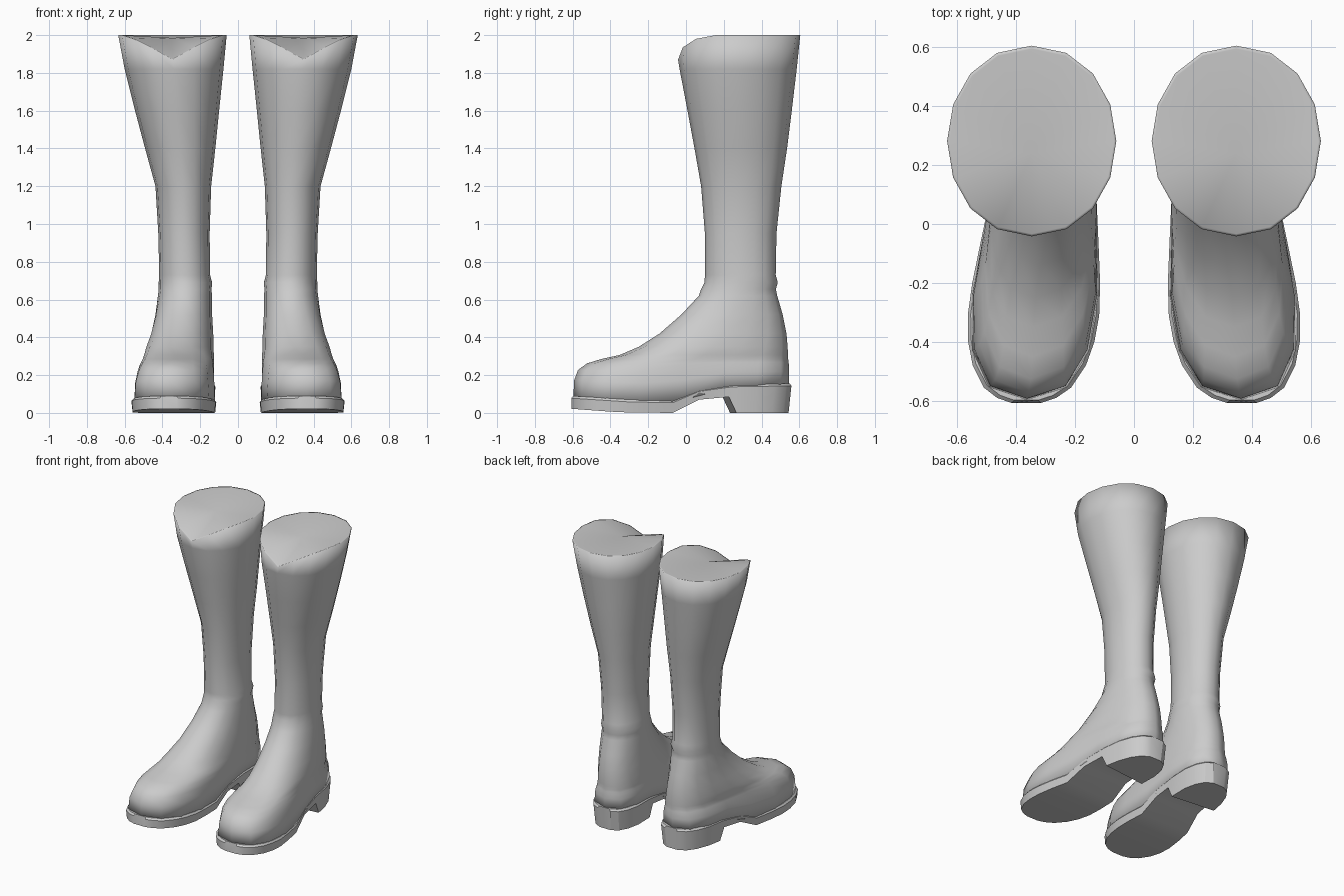
import bpy, bmesh
from math import sin, cos, tau, radians

cube = bpy.data.objects.get("Cube")
if cube:
    bpy.data.objects.remove(cube)

GREY = (0.6, 0.6, 0.6, 1)
grey = bpy.data.materials.new("plain grey")
grey.use_nodes = True
grey.diffuse_color = GREY
grey.node_tree.nodes["Principled BSDF"].inputs["Base Color"].default_value = GREY
SIDES = 16


def lerp(points, v):
    """Piecewise linear value of a profile at v."""
    for (a, fa), (b, fb) in zip(points, points[1:]):
        if v <= b:
            t = max(0, (v - a) / (b - a))
            return fa + (fb - fa) * t
    return points[-1][1]


# Side profiles of the sole, height along y
WELT = [(-.61, .09), (-.3, .07), (-.07, .066), (.08, .13), (.25, .15), (.56, .155)]
TREAD = [(-.61, .022), (-.35, .003), (-.07, 0), (.07, .07), (.21, .085), (.25, 0), (.56, 0)]
# Half width of the sole along y
WIDTH = [(-.607, .05), (-.59, .1), (-.555, .148), (-.48, .192), (-.4, .214), (-.31, .223),
         (-.2, .217), (-.07, .201), (.07, .183), (.21, .174), (.25, .172), (.38, .164),
         (.47, .138), (.53, .1), (.558, .05)]

# Foot rings: height, front y, back y, toe centre, heel centre, half width
FOOT = [(.05, -.597, .545, .364, .272, .217), (.16, -.592, .546, .363, .272, .214),
        (.22, -.572, .545, .357, .27, .207), (.26, -.525, .543, .35, .27, .199),
        (.285, -.45, .541, .344, .268, .192), (.307, -.35, .54, .341, .268, .187),
        (.35, -.25, .538, .334, .27, .18), (.42, -.14, .532, .315, .272, .167),
        (.52, -.025, .512, .297, .277, .152), (.62, .068, .483, .282, .28, .143)]
# Shaft rings: height, front y, back y, inner x, outer x
SHAFT = [(.655, .08, .476, .14, .42), (.69, .098, .486, .137, .42), (.73, .1, .475, .148, .417),
         (.95, .1, .479, .15, .422), (1.2, .08, .505, .142, .437), (1.4, .045, .535, .12, .492),
         (1.6, .008, .56, .1, .545), (1.82, -.034, .586, .077, .6), (2, -.042, .605, .06, .634)]
NOTCH = [.13, .065, .02]


def ring(bm, z, front, back, toe, heel, half, sole_shape, follow=0):
    """Oval ring, blended towards the outline of the sole and its slope."""
    verts = []
    for i in range(SIDES):
        a = tau * i / SIDES
        t = (1 - cos(a)) / 2
        y = front + (back - front) * t
        s = 0 if i % (SIDES // 2) == 0 else sin(a)
        oval = abs(s) ** .93
        outline = lerp(WIDTH, -.607 + 1.165 * t) / .223
        w = half * (oval + (outline - oval) * sole_shape)
        x = toe + (heel - toe) * t + w * ((s > 0) - (s < 0))
        verts.append(bm.verts.new((x, y, z + follow * (lerp(WELT, y) - .07))))
    return verts


def bridge(bm, a, b):
    n = len(a)
    for i in range(n):
        j = (i + 1) % n
        bm.faces.new((a[i], a[j], b[j], b[i]))


def finish(bm, name, side, angle):
    for v in bm.verts:
        v.co.x *= side
    bmesh.ops.recalc_face_normals(bm, faces=bm.faces)
    mesh = bpy.data.meshes.new(name)
    bm.to_mesh(mesh)
    bm.free()
    mesh.materials.append(grey)
    obj = bpy.data.objects.new(name, mesh)
    bpy.context.collection.objects.link(obj)
    bpy.ops.object.select_all(action='DESELECT')
    obj.select_set(True)
    bpy.context.view_layer.objects.active = obj
    bpy.ops.object.shade_smooth_by_angle(angle=radians(angle))


def boot_upper(name, side):
    bm = bmesh.new()
    rings = []
    for k, (z, f, b, toe, heel, w) in enumerate(FOOT):
        rings.append(ring(bm, z, f, b, toe, heel, w, 1 - k / 9, max(0, 1 - .3 * k)))
    for z, f, b, inner, outer in SHAFT:
        mid = (inner + outer) / 2
        rings.append(ring(bm, z, f, b, mid, mid, (outer - inner) / 2, 0))
    # V notch at the front of the rim
    top = rings[-1]
    for i, drop in enumerate(NOTCH):
        for v in {top[i], top[-i]}:
            v.co.z -= drop
    for a, b in zip(rings, rings[1:]):
        bridge(bm, a, b)
    bm.faces.new(rings[0])
    # Thin rim and the cover that closes the shaft, rounded over the edge
    centre = bm.verts.new((.347, .24, 1.985))
    lip = [bm.verts.new(v.co.lerp(centre.co, .03)) for v in top]
    bridge(bm, top, lip)
    for i in range(SIDES):
        bm.faces.new((lip[i], lip[(i + 1) % SIDES], centre))
    finish(bm, name, side, 150)


def boot_sole(name, side):
    bm = bmesh.new()
    loops = []
    for y, w in WIDTH:
        # The foot turns outwards, so the centre line drifts towards the toe
        c = .341 - .083 * (y + .31)
        top, low = lerp(WELT, y), lerp(TREAD, y)
        tread_y = y - .015 if y > .3 else y
        # The front of the heel is set at a slant
        slant = .017 if .2 < y < .3 else 0
        half = [(w - .01, y * .985, top), (w, y, top - .012), (w - .006, tread_y + slant, low)]
        pts = [(c + x, yy, z) for x, yy, z in half]
        half[2] = (w - .006, tread_y - slant, low)
        pts += [(c - x, yy, z) for x, yy, z in reversed(half)]
        loops.append([bm.verts.new(p) for p in pts])
    for a, b in zip(loops, loops[1:]):
        bridge(bm, a, b)
    bm.faces.new(loops[0])
    bm.faces.new(loops[-1])
    finish(bm, name, side, 30)


for label, side in (("left", 1), ("right", -1)):
    boot_upper(label + "_boot_upper", side)
    boot_sole(label + "_boot_sole", side)
